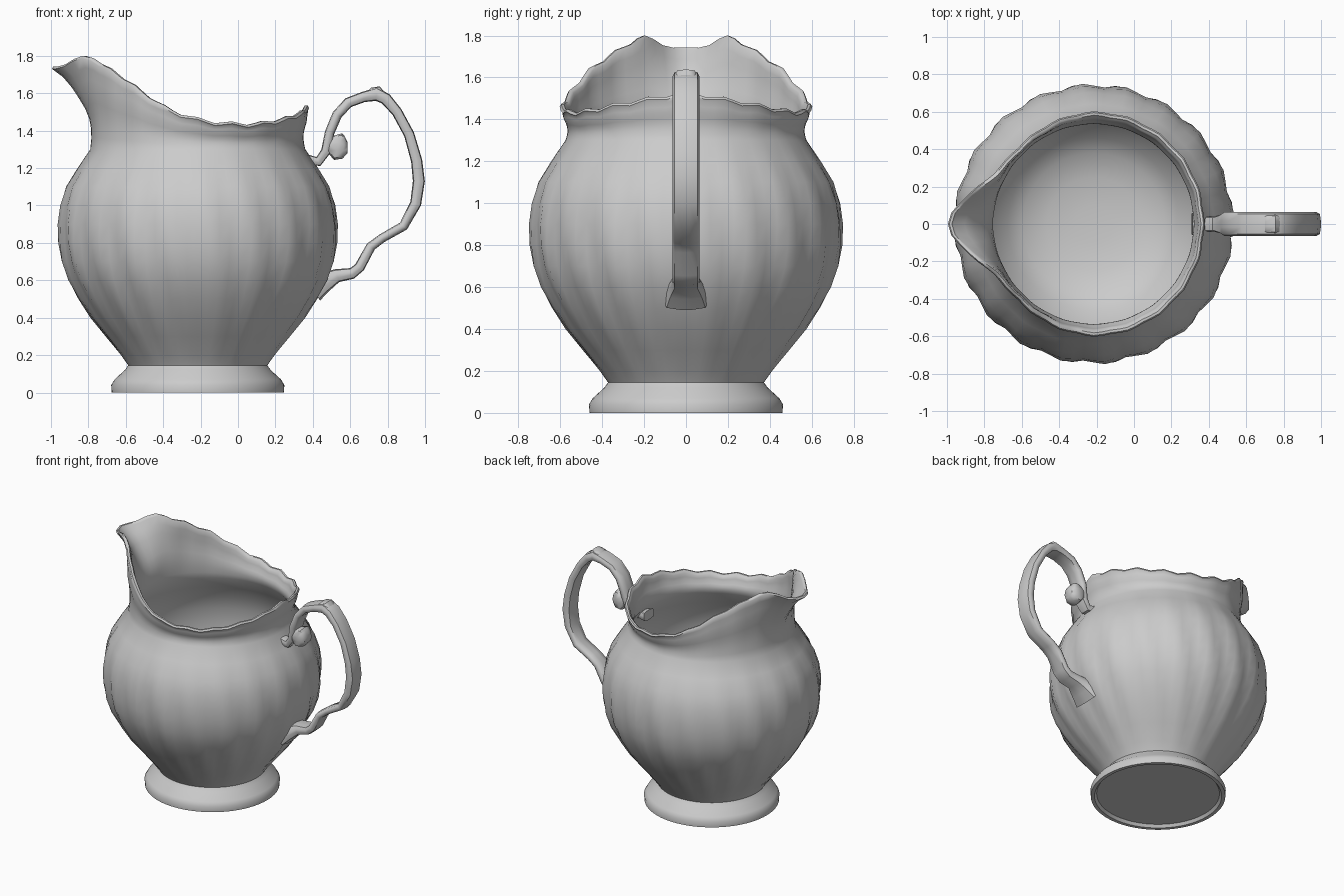
import bpy
import bmesh
from math import sin, cos, pi, radians, degrees
from mathutils import Vector

cube = bpy.data.objects.get("Cube")
if cube:
    bpy.data.objects.remove(cube, do_unlink=True)

glaze = bpy.data.materials.new("grey glaze")
glaze.use_nodes = True
COLOUR = (0.6, 0.6, 0.6, 1)
glaze.diffuse_color = COLOUR
glaze.node_tree.nodes["Principled BSDF"].inputs["Base Color"].default_value = COLOUR

CENTRE_X = -0.215
SIDES = 80
LOBES = 20
NECK_Z, NECK_R = 1.3, 0.575
WALL = 0.03


def lerp_table(table, u):
    """Linear lookup in a list of (position, value)."""
    for (a, va), (b, vb) in zip(table, table[1:]):
        if u <= b:
            return va + (vb - va) * max(0, u - a) / (b - a)
    return table[-1][1]


def soft(table, u):
    """Lookup with the corners eased, symmetric about the spout."""
    return sum(lerp_table(table, abs(u + d)) for d in (-5, 0, 5)) / 3


def loft(name, rings, cap=True):
    """Skin a list of equal-sized closed rings of points."""
    bm = bmesh.new()
    loops = [[bm.verts.new(p) for p in ring] for ring in rings]
    n = len(loops[0])
    for lo, hi in zip(loops, loops[1:]):
        for i in range(n):
            j = (i + 1) % n
            bm.faces.new((lo[i], lo[j], hi[j], hi[i]))
    if cap:
        bm.faces.new(loops[0])
        bm.faces.new(loops[-1])
    bmesh.ops.recalc_face_normals(bm, faces=bm.faces)
    mesh = bpy.data.meshes.new(name)
    bm.to_mesh(mesh)
    bm.free()
    mesh.materials.append(glaze)
    ob = bpy.data.objects.new(name, mesh)
    bpy.context.collection.objects.link(ob)
    bpy.ops.object.select_all(action='DESELECT')
    ob.select_set(True)
    bpy.context.view_layer.objects.active = ob
    bpy.ops.object.shade_smooth_by_angle(angle=radians(50))
    return ob


# Rim outline by degrees away from the spout
RIM_R = [(0, .80), (9, .735), (18, .64), (30, .583), (50, .575),
         (68, .587), (90, .6), (180, .59)]
RIM_Z = [(0, 1.72), (9, 1.76), (18, 1.81), (30, 1.75), (50, 1.66), (75, 1.51),
         (95, 1.45), (118, 1.435), (135, 1.455), (180, 1.53)]
FOOT = [(.42, .02), (.435, 0), (.46, 0), (.463, .04), (.445, .07),
        (.39, .12), (.372, .145)]
BELLY = [(.15, .375), (.2, .41), (.3, .49), (.4, .57), (.5, .635), (.6, .69),
         (.7, .725), (.8, .74), (.9, .742), (1, .73), (1.1, .7), (1.2, .64),
         (NECK_Z, NECK_R)]


def ring(shape):
    """One horizontal ring; shape(angle in degrees from spout) gives r, z."""
    pts = []
    for i in range(SIDES):
        a = 2 * pi * i / SIDES - pi
        r, z = shape(degrees(a))
        pts.append((CENTRE_X - r * cos(a), -r * sin(a), z))
    return pts


def belly_ring(z, r, inset=0):
    """Swirling shallow lobes that fade out at foot and neck."""
    depth = .011 * max(0, sin(pi * (z - .15) / (NECK_Z - .15))) if not inset else 0
    return ring(lambda d: (r - inset + depth * cos(LOBES * radians(d) + 5 * z), z))


def neck_ring(t, inset=0, drop=0):
    """Blend from the round neck to the spouted, scalloped rim."""
    def shape(d):
        scallop = .008 * cos(LOBES * radians(d)) * t
        top = soft(RIM_Z, d) + scallop
        r = NECK_R + (soft(RIM_R, d) - NECK_R) * t ** 2.6
        r += .5 * scallop - .012 * sin(pi * min(1, t * 1.6))
        return r - inset, NECK_Z + (top - NECK_Z) * t - drop
    return ring(shape)


# Jug wall: foot, belly, neck, rolled rim, then back down inside
steps = [k / 8 for k in range(1, 9)]
rings = [ring(lambda d, r=r, z=z: (r, z)) for r, z in FOOT]
rings += [belly_ring(z, r) for z, r in BELLY]
rings += [neck_ring(t, drop=.012 if t == 1 else 0) for t in steps]
rings += [neck_ring(1, WALL * .25), neck_ring(1, WALL * .7), neck_ring(1, WALL, .012)]
rings += [neck_ring(t, WALL) for t in reversed(steps[:-1])]
rings += [belly_ring(z, r, WALL) for z, r in reversed(BELLY[2:])]
# Rounded inside floor
rings += [ring(lambda d, r=r, z=z: (r, z)) for r, z in ((.38, .24), (.25, .2), (.1, .185))]
loft("jug_body", rings)


def sweep(name, path, sides=12):
    """Sweep a rounded-box section along (x, z, half thickness, half width)."""
    centres = [Vector((p[0], 0, p[1])) for p in path]
    out = []
    for k, (x, z, thick, width) in enumerate(path):
        along = centres[min(k + 1, len(path) - 1)] - centres[max(k - 1, 0)]
        normal = Vector((-along.z, 0, along.x)).normalized()
        section = []
        for i in range(sides):
            a = 2 * pi * (i + .5) / sides
            u, v = cos(a), sin(a)
            box = (u ** 4 + v ** 4) ** .25
            section.append(centres[k] + normal * (thick * u / box)
                           + Vector((0, width * v / box, 0)))
        out.append(section)
    return loft(name, out)


# Handle loop from the neck over the top and down to the belly
W = .064
LOOP = [(.31, 1.25, .035, .06), (.37, 1.245, .028, .04), (.43, 1.235, .026, .04),
        (.47, 1.29, .026, .05), (.49, 1.39, .026, W), (.53, 1.485, .027, W),
        (.59, 1.55, .028, W), (.67, 1.58, .028, W), (.74, 1.595, .036, W),
        (.79, 1.57, .032, W), (.85, 1.5, .028, W), (.915, 1.38, .028, W),
        (.955, 1.24, .03, W), (.967, 1.13, .032, W), (.95, 1.01, .03, W),
        (.885, .89, .026, W), (.77, .825, .024, W), (.71, .78, .026, W),
        (.65, .67, .028, W), (.61, .637, .03, W), (.53, .625, .036, W),
        (.46, .59, .055, .09), (.4, .55, .07, .11)]
sweep("handle", LOOP)

# Small finial on top of the handle, and the scroll curled inside it
sweep("handle_finial", [(.69, 1.59, .012, .045), (.72, 1.607, .025, .05),
                        (.75, 1.612, .026, .05), (.78, 1.59, .014, .045)])
sweep("handle_scroll", [(.47, 1.345, .02, .04), (.5, 1.33, .05, .055),
                        (.535, 1.315, .075, .06), (.565, 1.31, .06, .055),
                        (.585, 1.31, .03, .04)])
